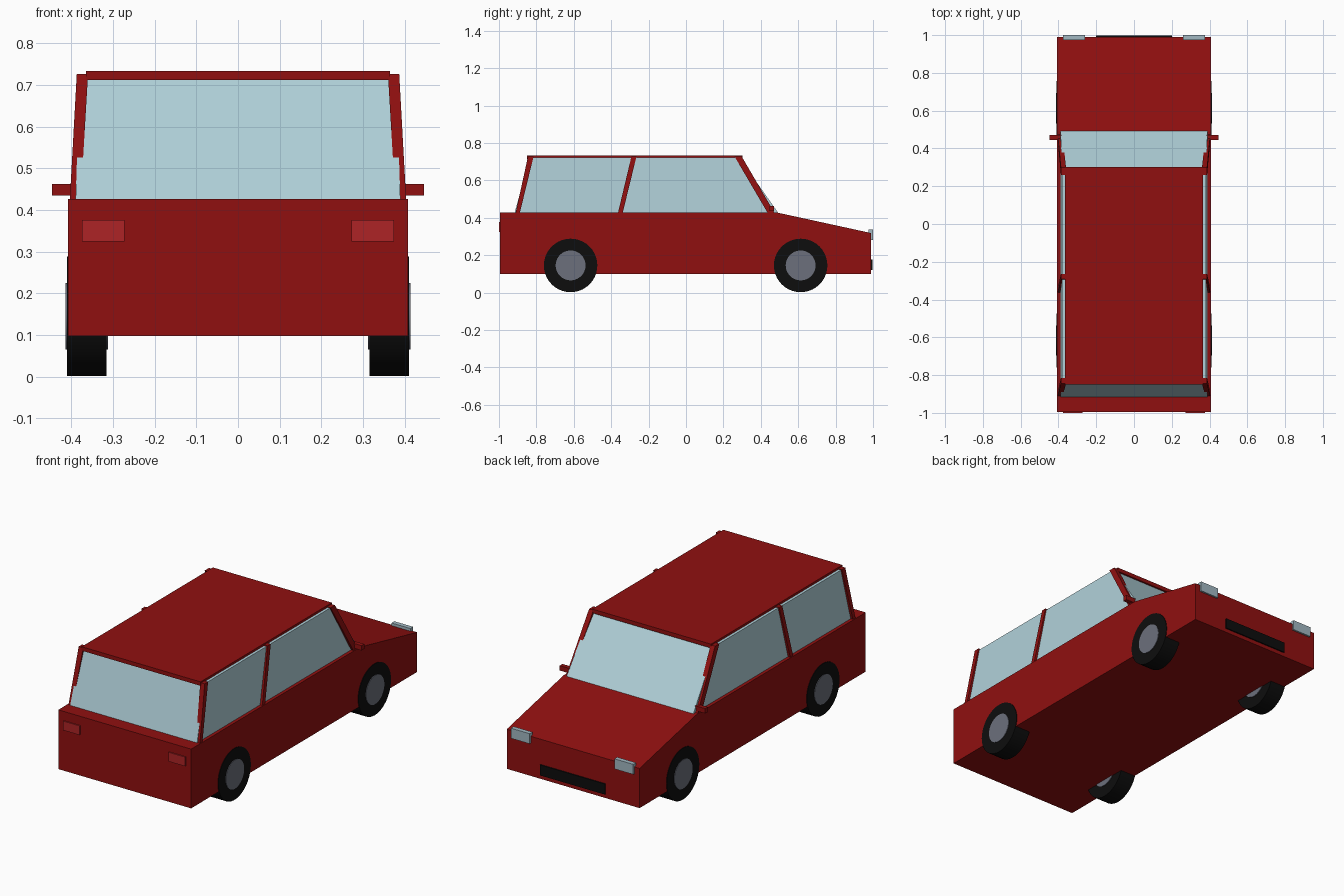
import bpy, bmesh, math
from mathutils import Matrix

if "Cube" in bpy.data.objects:
    bpy.data.objects.remove(bpy.data.objects["Cube"], do_unlink=True)


def material(name, r, g, b):
    m = bpy.data.materials.new(name)
    m.use_nodes = True
    m.diffuse_color = (r, g, b, 1)
    m.node_tree.nodes["Principled BSDF"].inputs["Base Color"].default_value = (r, g, b, 1)
    return m


RED = material("body red", 0.28, 0.005, 0.005)
GLASS = material("window glass", 0.44, 0.64, 0.70)
BLACK = material("tyre black", 0.004, 0.004, 0.004)
GREY = material("hub grey", 0.15, 0.16, 0.20)
TAIL = material("tail light red", 0.42, 0.017, 0.019)
LAMP = material("headlight glass", 0.36, 0.48, 0.54)


def finish(name, bm, mat):
    bmesh.ops.recalc_face_normals(bm, faces=bm.faces)
    mesh = bpy.data.meshes.new(name)
    bm.to_mesh(mesh)
    bm.free()
    mesh.materials.append(mat)
    ob = bpy.data.objects.new(name, mesh)
    bpy.context.collection.objects.link(ob)
    return ob


def loft(name, low, high, mat):
    """Solid between two rectangles, each given as (x0, x1, y0, y1, z)."""
    bm = bmesh.new()
    rings = []
    for x0, x1, y0, y1, z in (low, high):
        rings.append([bm.verts.new((x, y, z))
                      for x, y in ((x0, y0), (x1, y0), (x1, y1), (x0, y1))])
    a, b = rings
    bm.faces.new(a)
    bm.faces.new(b)
    for i in range(4):
        j = (i + 1) % 4
        bm.faces.new((a[i], a[j], b[j], b[i]))
    return finish(name, bm, mat)


def box(name, x0, x1, y0, y1, z0, z1, mat):
    return loft(name, (x0, x1, y0, y1, z0), (x0, x1, y0, y1, z1), mat)


def mirrored(x0, x1, s):
    return sorted((s * x0, s * x1))


def wheel_disc(name, radius, x0, x1, y, mat):
    bm = bmesh.new()
    place = Matrix.Translation(((x0 + x1) / 2, y, 0.145)) @ Matrix.Rotation(math.pi / 2, 4, 'Y')
    bmesh.ops.create_cone(bm, cap_ends=True, segments=40, radius1=radius, radius2=radius,
                          depth=abs(x1 - x0), matrix=place)
    for f in bm.faces:
        f.smooth = len(f.verts) == 4
    for e in bm.edges:
        e.smooth = e.calc_face_angle(0) < 0.6
    return finish(name, bm, mat)


# Lower body: side profile extruded across the width
profile = [(-0.994, 0.098), (0.99, 0.098), (0.99, 0.318), (0.49, 0.427), (-0.994, 0.427)]
bm = bmesh.new()
side = bm.faces.new([bm.verts.new((-0.408, y, z)) for y, z in profile])
new = bmesh.ops.extrude_face_region(bm, geom=[side])["geom"]
bmesh.ops.translate(bm, vec=(0.816, 0, 0),
                    verts=[v for v in new if isinstance(v, bmesh.types.BMVert)])
finish("body", bm, RED)

# Cabin glass and roof panel
loft("cabin_glass", (-0.39, 0.39, -0.918, 0.497, 0.42),
     (-0.38, 0.38, -0.835, 0.285, 0.722), GLASS)
box("roof", -0.365, 0.365, -0.85, 0.302, 0.712, 0.734, RED)

# Grille
box("grille", -0.2, 0.2, 0.98, 0.997, 0.12, 0.178, BLACK)

# Pillars: base y range, top y range
pillars = {
    "rear_pillar": (-0.912, -0.89, -0.845, -0.815),
    "middle_pillar": (-0.365, -0.34, -0.292, -0.265),
    "front_pillar": (0.44, 0.477, 0.26, 0.298),
}

for s, label in ((1, "left"), (-1, "right")):
    for name, (b0, b1, t0, t1) in pillars.items():
        loft(f"{name}_{label}", (*mirrored(0.378, 0.404, s), b0, b1, 0.42),
             (*mirrored(0.36, 0.387, s), t0, t1, 0.727), RED)

    # Door mirror
    box(f"mirror_{label}", *mirrored(0.385, 0.447, s), 0.446, 0.47, 0.435, 0.462, RED)

    # Lights
    box(f"headlight_{label}", *mirrored(0.26, 0.376, s), 0.975, 1.0, 0.28, 0.336, LAMP)
    box(f"tail_light_{label}", *mirrored(0.273, 0.375, s), -1.0, -0.99, 0.325, 0.376, TAIL)

    # Wheels
    for end, y in (("front", 0.613), ("rear", -0.617)):
        wheel_disc(f"{end}_tyre_{label}", 0.143, s * 0.316, s * 0.411, y, BLACK)
        wheel_disc(f"{end}_hub_{label}", 0.08, s * 0.312, s * 0.414, y, GREY)
